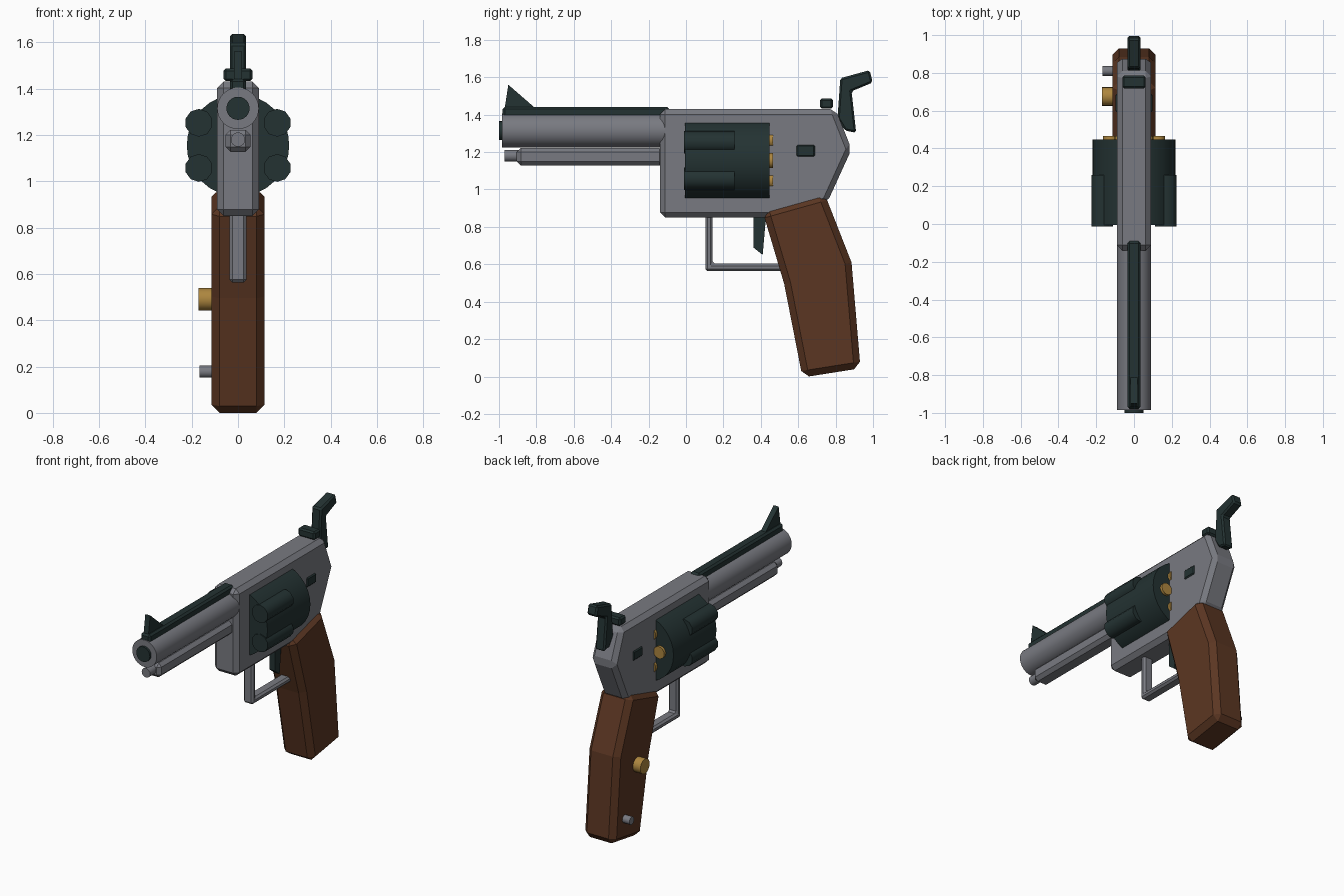
import bpy, bmesh, math
from mathutils import Matrix, Vector

if "Cube" in bpy.data.objects:
    bpy.data.objects.remove(bpy.data.objects["Cube"], do_unlink=True)


def material(name, rgb):
    m = bpy.data.materials.new(name)
    m.use_nodes = True
    m.diffuse_color = (*rgb, 1)
    m.node_tree.nodes["Principled BSDF"].inputs["Base Color"].default_value = (*rgb, 1)
    return m


STEEL = material("grey steel", (0.19, 0.195, 0.22))
DARK = material("dark gunmetal", (0.017, 0.032, 0.032))
WOOD = material("brown wood", (0.105, 0.037, 0.016))
BRASS = material("brass", (0.42, 0.24, 0.05))


def finish(bm, name, mat, bevel=0.0, smooth=0):
    """Turn a bmesh into an object with optional chamfers or smooth shading."""
    bmesh.ops.recalc_face_normals(bm, faces=bm.faces)
    me = bpy.data.meshes.new(name)
    bm.to_mesh(me)
    bm.free()
    me.materials.append(mat)
    ob = bpy.data.objects.new(name, me)
    bpy.context.collection.objects.link(ob)
    if bevel:
        mod = ob.modifiers.new("chamfer", "BEVEL")
        mod.width = bevel
        mod.segments = 1
        mod.limit_method = "ANGLE"
        mod.angle_limit = math.radians(30)
    if smooth:
        me.shade_smooth()
        me.set_sharp_from_angle(angle=math.radians(smooth))
    return ob


def slab(name, mat, points, half, bevel=0.0):
    """Extrude a side outline of (y, z) points symmetrically across x."""
    bm = bmesh.new()
    face = bm.faces.new([bm.verts.new((-half, y, z)) for y, z in points])
    out = bmesh.ops.extrude_face_region(bm, geom=[face])["geom"]
    moved = [v for v in out if isinstance(v, bmesh.types.BMVert)]
    bmesh.ops.translate(bm, verts=moved, vec=(2 * half, 0, 0))
    return finish(bm, name, mat, bevel)


def box(name, mat, half, y0, y1, z0, z1, bevel=0.0):
    return slab(name, mat, [(y0, z0), (y1, z0), (y1, z1), (y0, z1)], half, bevel)


def rod(name, mat, start, end, radius, sides=24):
    """Cylinder between two points."""
    a, b = Vector(start), Vector(end)
    turn = (b - a).to_track_quat("Z", "Y").to_matrix().to_4x4()
    bm = bmesh.new()
    bmesh.ops.create_cone(bm, cap_ends=True, segments=sides, radius1=radius,
                          radius2=radius, depth=(b - a).length,
                          matrix=Matrix.Translation((a + b) / 2) @ turn)
    return finish(bm, name, mat, smooth=50)


# Frame
slab("frame", STEEL, [(-0.14, 0.85), (0.50, 0.85), (0.755, 0.93), (0.885, 1.215),
                      (0.80, 1.43), (-0.14, 1.43)], 0.09, 0.028)
box("side_latch", DARK, 0.097, 0.59, 0.69, 1.175, 1.24, 0.008)

# Barrel group
rod("barrel", STEEL, (0, -0.985, 1.315), (0, -0.105, 1.315), 0.09, 32)
rod("bore", DARK, (0, -1.0, 1.315), (0, -0.9, 1.315), 0.05)
box("top_rib", DARK, 0.035, -0.98, -0.09, 1.385, 1.442, 0.012)
slab("front_sight", DARK, [(-0.97, 1.43), (-0.80, 1.43), (-0.95, 1.56)], 0.018)
box("under_lug", STEEL, 0.055, -0.905, -0.12, 1.127, 1.222, 0.022)
rod("ejector_rod", STEEL, (0, -0.97, 1.18), (0, -0.88, 1.18), 0.031, 16)

# Cylinder with six raised chambers and six cartridge heads
AXIS = 1.155
rod("cylinder", DARK, (0, -0.005, AXIS), (0, 0.447, AXIS), 0.221, 32)
for i in range(6):
    a = math.radians(60 * i)
    x, z = 0.125 * math.cos(a), AXIS + 0.125 * math.sin(a)
    rod(f"cartridge_{i + 1}", BRASS, (x, 0.42, z), (x, 0.465, z), 0.04, 16)
    a += math.radians(30)
    x, z = 0.195 * math.cos(a), AXIS + 0.195 * math.sin(a)
    rod(f"chamber_{i + 1}", DARK, (x, -0.012, z), (x, 0.26, z), 0.06, 10)

# Hammer and rear sight
slab("hammer", DARK, [(0.81, 1.38), (0.85, 1.315), (0.91, 1.303), (0.885, 1.525),
                      (0.998, 1.572), (0.982, 1.638), (0.825, 1.595)], 0.035, 0.01)
box("rear_sight", DARK, 0.062, 0.717, 0.785, 1.432, 1.487, 0.01)

# Trigger and its guard
slab("trigger", DARK, [(0.36, 0.88), (0.36, 0.69), (0.41, 0.65), (0.43, 0.88)], 0.02)
slab("trigger_guard", STEEL, [(0.104, 0.88), (0.104, 0.563), (0.56, 0.563),
                              (0.56, 0.603), (0.142, 0.603), (0.142, 0.88)], 0.036, 0.012)

# Grip with its two side fittings
slab("grip", WOOD, [(0.41, 0.882), (0.742, 0.975), (0.885, 0.61), (0.933, 0.044),
                    (0.623, -0.005), (0.525, 0.495)], 0.115, 0.035)
rod("grip_medallion", BRASS, (-0.17, 0.675, 0.49), (-0.10, 0.675, 0.49), 0.049)
rod("grip_pin", STEEL, (-0.167, 0.81, 0.178), (-0.10, 0.81, 0.178), 0.026, 16)
